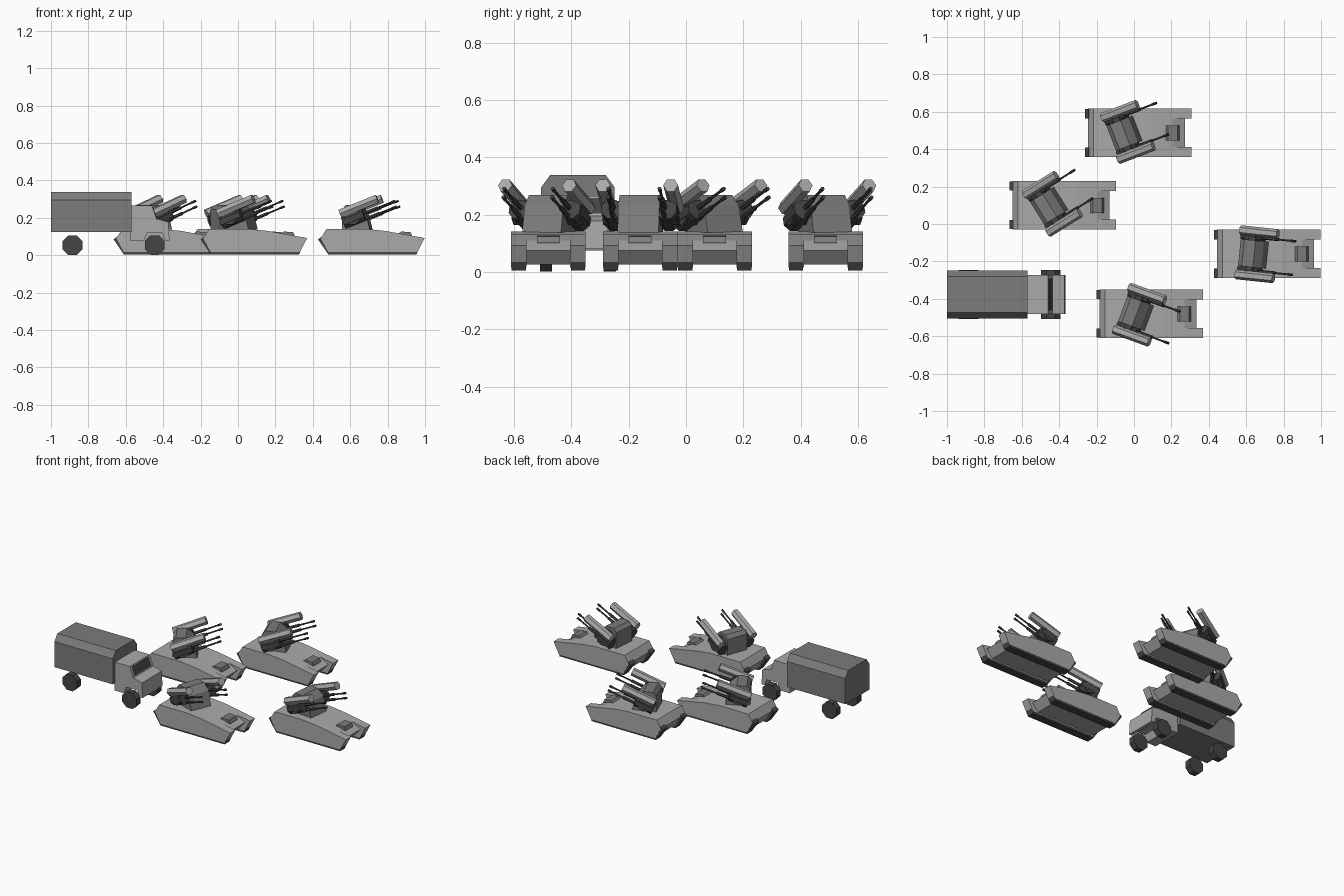
import bpy, bmesh
from math import radians
from mathutils import Matrix, Vector

if "Cube" in bpy.data.objects:
    bpy.data.objects.remove(bpy.data.objects["Cube"])


def material(name, v):
    m = bpy.data.materials.new(name)
    m.diffuse_color = (v, v, v, 1)
    m.use_nodes = True
    m.node_tree.nodes["Principled BSDF"].inputs["Base Color"].default_value = m.diffuse_color
    return m


DARK = material("dark_grey", 0.06)
MID = material("mid_grey", 0.2)
LIGHT = material("light_grey", 0.4)


def finish(name, bm, M, mat):
    bmesh.ops.recalc_face_normals(bm, faces=bm.faces)
    me = bpy.data.meshes.new(name)
    bm.to_mesh(me)
    bm.free()
    me.materials.append(mat)
    ob = bpy.data.objects.new(name, me)
    bpy.context.collection.objects.link(ob)
    ob.matrix_world = M
    return ob


def prism(name, profile, y0, y1, M, mat):
    """Extrude an (x, z) profile from y0 to y1."""
    bm = bmesh.new()
    f = bm.faces.new([bm.verts.new((x, y0, z)) for x, z in profile])
    r = bmesh.ops.extrude_face_region(bm, geom=[f])
    vs = [g for g in r["geom"] if isinstance(g, bmesh.types.BMVert)]
    bmesh.ops.translate(bm, verts=vs, vec=(0, y1 - y0, 0))
    return finish(name, bm, M, mat)


def rod(name, a, b, r, sides, M, mat):
    """Low-poly cylinder from a to b."""
    a, b = Vector(a), Vector(b)
    bm = bmesh.new()
    T = (Matrix.Translation((a + b) / 2) @ (b - a).to_track_quat('Z', 'Y').to_matrix().to_4x4()
         @ Matrix.Rotation(radians(180 / sides), 4, 'Z'))
    bmesh.ops.create_cone(bm, cap_ends=True, segments=sides, radius1=r, radius2=r,
                          depth=(b - a).length, matrix=T)
    return finish(name, bm, M, mat)


def vehicle(nose_x, y, heading):
    M = Matrix.Translation((nose_x, y, 0))
    # Hull: nose at local x = 0
    top = [(-0.555, 0.09), (-0.525, 0.14), (-0.31, 0.14), (-0.21, 0.13)]
    prism("hull_centre", top + [(-0.10, 0.110), (-0.035, 0.075), (-0.08, 0.025), (-0.515, 0.025)],
          -0.078, 0.078, M, LIGHT)
    for s in (-1, 1):
        prism("hull_side", top + [(0, 0.092), (-0.04, 0.016), (-0.515, 0.016)],
              s * 0.076, s * 0.13, M, LIGHT)
        prism("track", [(-0.57, 0.085), (-0.55, 0.1), (-0.50, 0.1), (-0.1, 0.08), (-0.012, 0.075),
                        (-0.044, 0.004), (-0.515, 0.004)], s * 0.078, s * 0.128, M, DARK)
    prism("driver_hatch", [(-0.14, 0.115), (-0.125, 0.127), (-0.075, 0.123), (-0.065, 0.1)],
          -0.04, 0.04, M, MID)

    # Turret, rotated about its ring
    T = M @ Matrix.Translation((-0.355, 0, 0)) @ Matrix.Rotation(radians(heading), 4, 'Z')
    prism("turret_body", [(-0.08, 0.138), (-0.08, 0.245), (-0.06, 0.268), (0.0, 0.268),
                          (0.045, 0.23), (0.07, 0.138)], -0.072, 0.072, T, MID)
    for s in (-1, 1):
        # Gun housing tilted with the guns
        rod("gun_housing", (-0.07, s * 0.096, 0.175), (0.04, s * 0.096, 0.219), 0.038, 8, T, DARK)
        rod("gun_trunnion", (-0.02, s * 0.06, 0.205), (-0.02, s * 0.13, 0.205), 0.045, 8, T, DARK)
        # Missile pod
        rod("pod", (-0.085, s * 0.119, 0.222), (0.115, s * 0.119, 0.302), 0.026, 6, T, LIGHT)
        # Paired barrels with thicker sleeves
        for x, z in ((0.207, 0.291), (0.215, 0.261)):
            tip = Vector((x, s * 0.09, z))
            d = Vector((0.93, 0, 0.37))
            rod("barrel", tip - d * 0.2, tip, 0.005, 6, T, DARK)
            rod("barrel_sleeve", tip - d * 0.2, tip - d * 0.1, 0.009, 6, T, DARK)
            rod("muzzle", tip - d * 0.025, tip, 0.007, 6, T, DARK)


for nose, y, heading in ((0.308, 0.487, 21), (-0.095, 0.1, 32),
                         (0.998, -0.16, -6), (0.37, -0.48, -20)):
    vehicle(nose, y, heading)

# Truck
K = Matrix.Translation((0, -0.377, 0))
# Cargo cover: chamfered section extruded along x
R = K @ Matrix.Rotation(radians(90), 4, 'Z')
prism("cargo_cover", [(-0.128, 0.125), (-0.128, 0.295), (-0.097, 0.338), (0.097, 0.338),
                      (0.128, 0.295), (0.128, 0.125)], 0.57, 1.0, R, MID)
# Cab with bonnet, and windscreen panel
prism("cab", [(-0.575, 0.075), (-0.575, 0.265), (-0.46, 0.265), (-0.435, 0.195), (-0.372, 0.178),
              (-0.366, 0.08), (-0.39, 0.08), (-0.405, 0.12), (-0.485, 0.12), (-0.505, 0.075)],
      -0.105, 0.105, K, LIGHT)
prism("windscreen", [(-0.462, 0.257), (-0.455, 0.257), (-0.435, 0.203), (-0.442, 0.203)],
      -0.085, 0.085, K, DARK)
# Wheels
for x in (-0.885, -0.445):
    for s in (-1, 1):
        rod("wheel", (x, s * 0.09, 0.054), (x, s * 0.132, 0.054), 0.057, 8, K, DARK)
